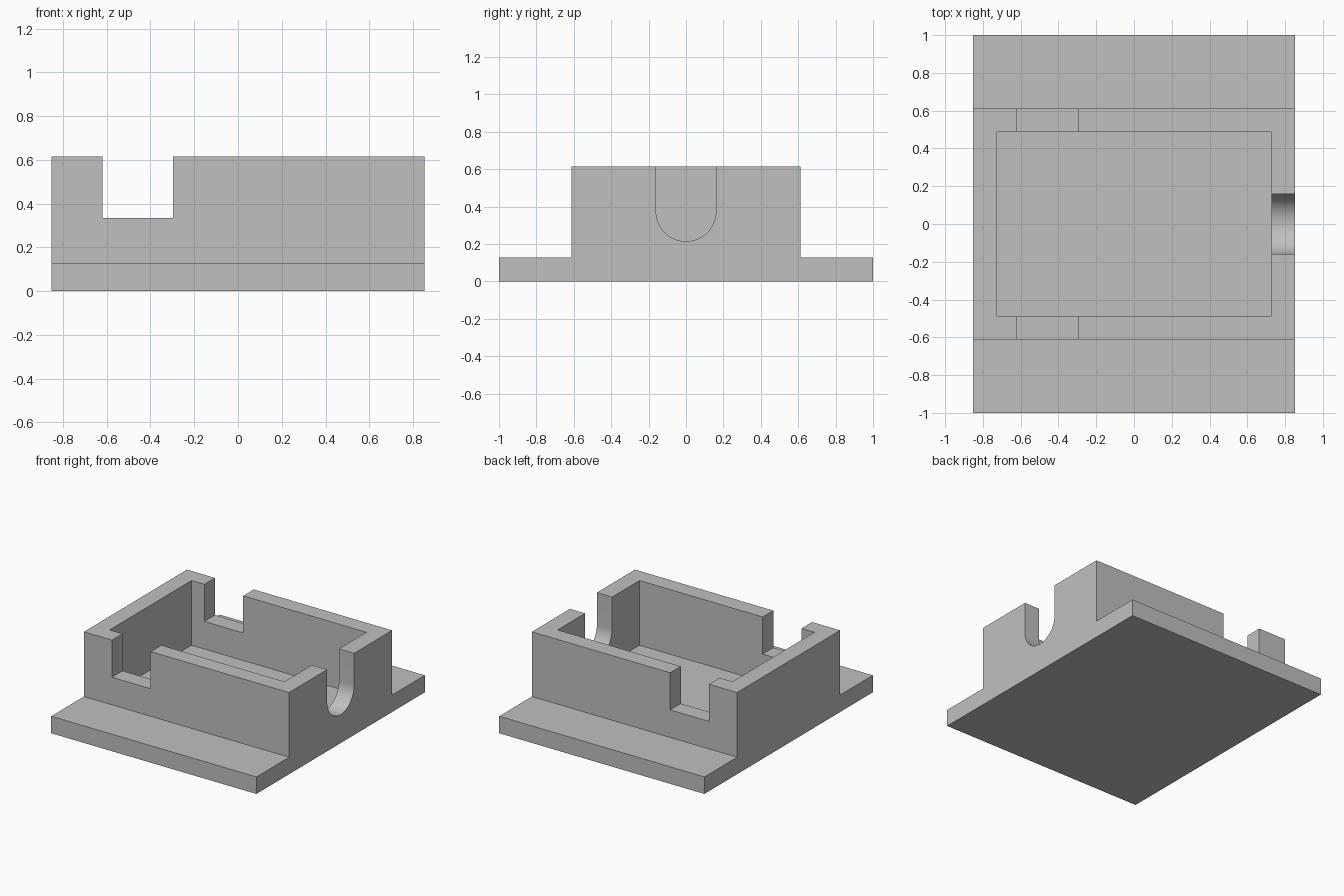
import bpy
import bmesh
from math import pi, cos, sin, radians
from mathutils import Vector

cube = bpy.data.objects.get("Cube")
if cube:
    bpy.data.objects.remove(cube, do_unlink=True)

# Main dimensions
LENGTH, DEPTH, HEIGHT = 0.853, 1.0, 0.614   # half length, half depth, full height
BASE, BODY, WALL = 0.128, 0.612, 0.126      # flange height, body half depth, wall
ABOVE = 0.8                                 # cutters reach past the rim

grey = bpy.data.materials.new("plain grey")
grey.use_nodes = True
grey.diffuse_color = (0.53, 0.53, 0.53, 1)
grey.node_tree.nodes["Principled BSDF"].inputs["Base Color"].default_value = grey.diffuse_color


def prism(name, points, sweep):
    """Extrude a flat outline of 3D points along the sweep vector."""
    bm = bmesh.new()
    face = bm.faces.new([bm.verts.new(p) for p in points])
    side = bmesh.ops.extrude_face_region(bm, geom=[face])["geom"]
    moved = [v for v in side if isinstance(v, bmesh.types.BMVert)]
    bmesh.ops.translate(bm, verts=moved, vec=Vector(sweep))
    bmesh.ops.recalc_face_normals(bm, faces=bm.faces)
    mesh = bpy.data.meshes.new(name)
    bm.to_mesh(mesh)
    bm.free()
    mesh.materials.append(grey)
    obj = bpy.data.objects.new(name, mesh)
    bpy.context.collection.objects.link(obj)
    return obj


def rectangle(x0, x1, y0, y1, z):
    return [(x0, y0, z), (x1, y0, z), (x1, y1, z), (x0, y1, z)]


# Flanged body: one stepped profile swept along x
half = [(DEPTH, 0), (DEPTH, BASE), (BODY, BASE), (BODY, HEIGHT)]
outline = half + [(-y, z) for y, z in reversed(half)]
housing = prism("open_box_housing", [(-LENGTH, y, z) for y, z in outline], (2 * LENGTH, 0, 0))

# Inner cavity
ix, iy = LENGTH - WALL, BODY - WALL
cavity = prism("cavity_cutter", rectangle(-ix, ix, -iy, iy, BASE), (0, 0, ABOVE))

# Square notch through the front and back walls
notch = prism("notch_cutter", rectangle(-0.62, -0.297, -0.8, 0.8, 0.335), (0, 0, ABOVE))

# Round-bottomed slot in the left end wall
R, CENTRE, STEPS = 0.16, 0.374, 32
arc = [(R * cos(a), CENTRE + R * sin(a)) for a in (pi + pi * i / STEPS for i in range(STEPS + 1))]
slot_outline = arc + [(R, ABOVE), (-R, ABOVE)]
slot = prism("slot_cutter", [(ix - 0.1, y, z) for y, z in slot_outline], (0.4, 0, 0))

# Cut the openings and bake the result
cutters = (cavity, notch, slot)
for cutter in cutters:
    cutter.hide_render = True
    cut = housing.modifiers.new(cutter.name, "BOOLEAN")
    cut.operation = "DIFFERENCE"
    cut.solver = "EXACT"
    cut.object = cutter
bpy.context.view_layer.update()
evaluated = housing.evaluated_get(bpy.context.evaluated_depsgraph_get())
finished = bpy.data.meshes.new_from_object(evaluated)
housing.modifiers.clear()
housing.data = finished
for cutter in cutters:
    bpy.data.objects.remove(cutter, do_unlink=True)

# Smooth only the rounded slot
for obj in bpy.context.selected_objects:
    obj.select_set(False)
housing.select_set(True)
bpy.context.view_layer.objects.active = housing
bpy.ops.object.shade_smooth_by_angle(angle=radians(30))
